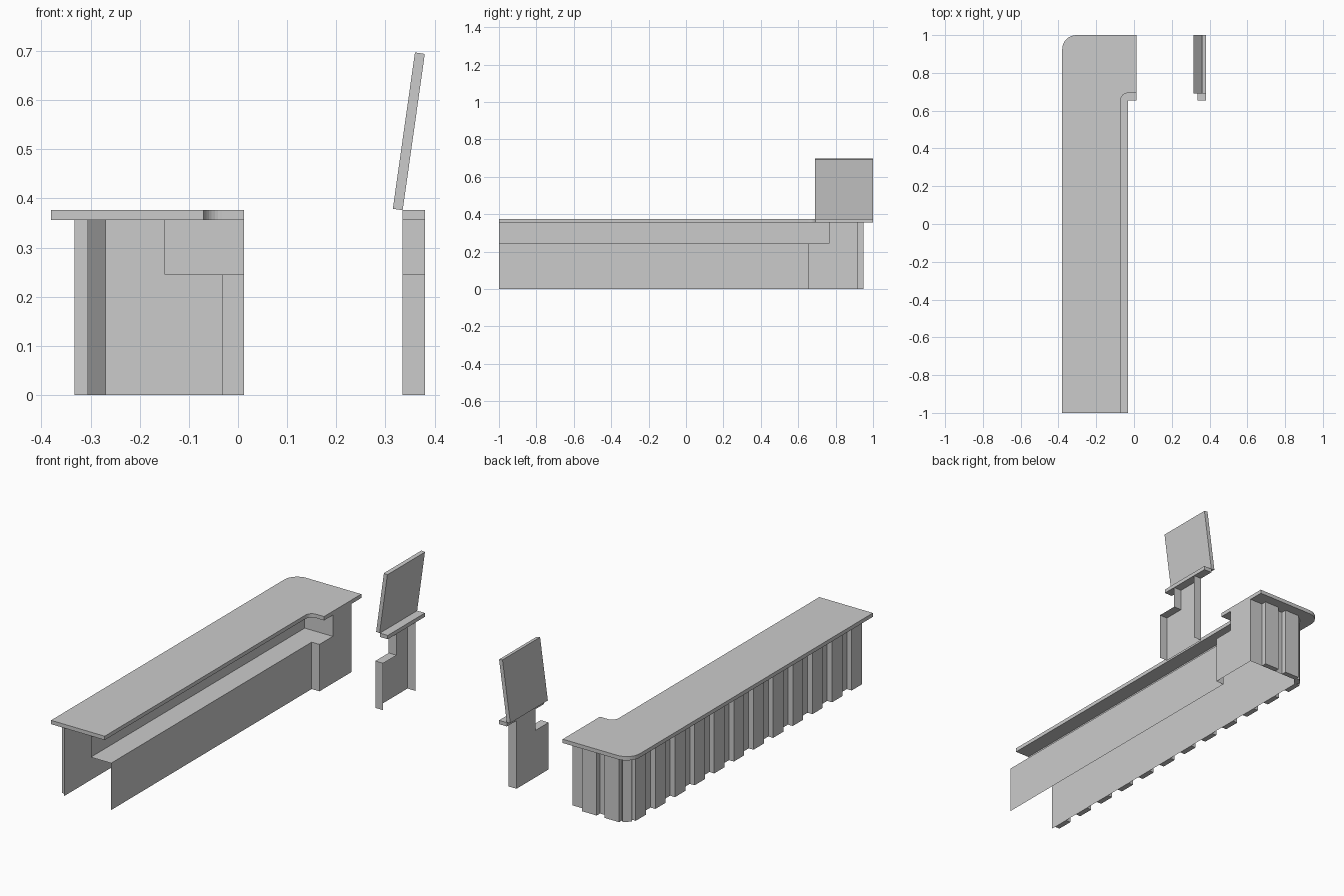
import bpy
import bmesh
import math
from mathutils import Matrix, Vector

cube = bpy.data.objects.get("Cube")
if cube:
    bpy.data.objects.remove(cube)

grey = bpy.data.materials.new("plain_grey")
grey.use_nodes = True
COLOUR = (0.6, 0.6, 0.6, 1)
grey.diffuse_color = COLOUR
grey.node_tree.nodes["Principled BSDF"].inputs["Base Color"].default_value = COLOUR

# Main heights and end positions
SHELF_Z, BODY_Z, TOP_Z = 0.245, 0.356, 0.376
FRONT, STEP, RISE, BACK, END = -1.0, 0.655, 0.765, 0.92, 1.0
OUTER, INNER, SIDE, AISLE = -0.305, -0.15, -0.033, 0.012
GATE, EDGE = 0.335, 0.38


def finish(name, bm):
    bmesh.ops.remove_doubles(bm, verts=bm.verts, dist=1e-5)
    bmesh.ops.recalc_face_normals(bm, faces=bm.faces)
    mesh = bpy.data.meshes.new(name)
    bm.to_mesh(mesh)
    bm.free()
    mesh.materials.append(grey)
    obj = bpy.data.objects.new(name, mesh)
    bpy.context.collection.objects.link(obj)
    return obj


def prism(name, outline, vector):
    """Closed solid made by pushing a flat outline along a vector."""
    bm = bmesh.new()
    face = bm.faces.new([bm.verts.new(p) for p in outline])
    out = bmesh.ops.extrude_face_region(bm, geom=[face], use_keep_orig=True)
    moved = [g for g in out["geom"] if isinstance(g, bmesh.types.BMVert)]
    bmesh.ops.translate(bm, verts=moved, vec=vector)
    return finish(name, bm)


def sheets(name, outlines):
    """Thin open panels joined along shared edges."""
    bm = bmesh.new()
    for outline in outlines:
        bm.faces.new([bm.verts.new(p) for p in outline])
    return finish(name, bm)


def wall(a, b, low, high):
    return [(*a, low), (*b, low), (*b, high), (*a, high)]


def arc(cx, cy, radius, start, end, steps=8):
    angles = [math.radians(start + (end - start) * i / steps) for i in range(steps + 1)]
    return [(cx + radius * math.cos(a), cy + radius * math.sin(a)) for a in angles]


def side_panel(x):
    """Upright panel with a notch where the shelf passes."""
    points = [(STEP, 0), (BACK, 0), (BACK, BODY_Z), (RISE, BODY_Z),
              (RISE, SHELF_Z), (STEP, SHELF_Z)]
    return [(x, y, z) for y, z in points]


# Counter top with a rounded outer corner and a fillet at the return
slope = 0.037
outline = [(-0.07, FRONT)]
outline += arc(-0.07 + slope, 0.693 - slope, slope, 180, 90)
outline += [(AISLE, 0.693), (AISLE, END)]
outline += arc(OUTER, BACK + 0.005, 0.075, 90, 180)
outline += [(-0.38, FRONT)]
prism("counter_top", [(x, y, BODY_Z) for x, y in outline], (0, 0, TOP_Z - BODY_Z))

# Outer shell of the counter, chamfered at the corner
cut = 0.035
shell = [(OUTER, FRONT), (OUTER, BACK - cut), (OUTER + cut, BACK), (AISLE, BACK)]
sheets("outer_panels", [wall(a, b, 0, BODY_Z) for a, b in zip(shell, shell[1:])])

# Staff side of the counter: lower panels, shelf and upstand
sheets("staff_side", [
    wall((SIDE, FRONT), (SIDE, STEP), 0, SHELF_Z),
    wall((SIDE, STEP), (AISLE, STEP), 0, SHELF_Z),
    side_panel(AISLE),
    wall((INNER, FRONT), (INNER, RISE), SHELF_Z, BODY_Z),
    wall((INNER, RISE), (AISLE, RISE), SHELF_Z, BODY_Z),
])
shelf = [(INNER, FRONT), (SIDE, FRONT), (SIDE, STEP), (AISLE, STEP),
         (AISLE, RISE), (INNER, RISE)]
sheets("work_shelf", [[(x, y, SHELF_Z) for x, y in shelf]])


# Upright battens along the side, end and corner
def batten(name, x, y, width, angle):
    depth = 0.028
    turn = Matrix.Rotation(math.radians(angle), 3, "Z")
    corners = [(-width / 2, 0), (width / 2, 0), (width / 2, depth), (-width / 2, depth)]
    base = [turn @ Vector((u, v, 0)) + Vector((x, y, 0)) for u, v in corners]
    prism(name, base, (0, 0, BODY_Z))


for i in range(12):
    batten(f"side_batten_{i + 1}", OUTER, 0.848 - 0.162 * i, 0.085, 90)
for i in range(2):
    batten(f"end_batten_{i + 1}", -0.105 - 0.13 * i, BACK, 0.085, 0)
batten("corner_batten", OUTER + cut / 2, BACK - cut / 2, 0.045, 45)

# Wall post on the far side of the aisle, open towards the wall
sheets("gate_post", [
    side_panel(GATE),
    wall((GATE, STEP), (EDGE, STEP), 0, SHELF_Z),
    wall((GATE, RISE), (EDGE, RISE), SHELF_Z, BODY_Z),
    wall((GATE, BACK), (EDGE, BACK), 0, BODY_Z),
    [(GATE, STEP, SHELF_Z), (EDGE, STEP, SHELF_Z),
     (EDGE, RISE, SHELF_Z), (GATE, RISE, SHELF_Z)],
])
prism("gate_post_top", wall((GATE, 0.693), (EDGE, 0.693), BODY_Z, TOP_Z),
      (0, END - 0.693, 0))

# Raised counter flap leaning over the post
flap = [(0.315, 0.379), (0.335, 0.376), (0.38, 0.694), (0.36, 0.697)]
prism("raised_flap", [(x, 0.69, z) for x, z in flap], (0, END - 0.69, 0))
